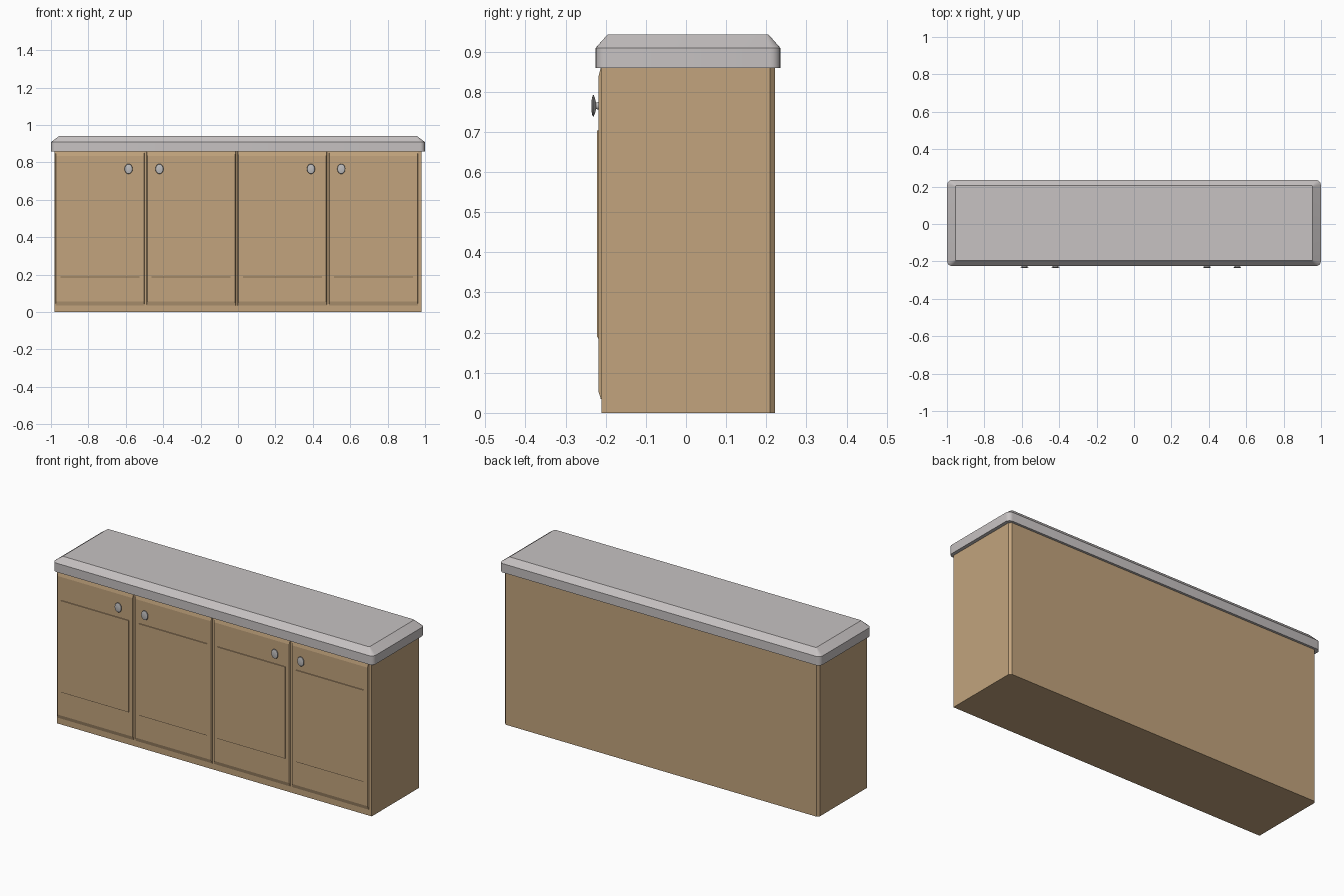
import bpy, bmesh, math
from mathutils import Matrix

if "Cube" in bpy.data.objects:
    bpy.data.objects.remove(bpy.data.objects["Cube"])


def material(name, rgb):
    m = bpy.data.materials.new(name)
    m.diffuse_color = (*rgb, 1)
    m.use_nodes = True
    m.node_tree.nodes["Principled BSDF"].inputs["Base Color"].default_value = m.diffuse_color
    return m


WOOD = material("light_wood", (0.54, 0.37, 0.205))
STONE = material("grey_stone", (0.57, 0.54, 0.54))
METAL = material("knob_metal", (0.52, 0.51, 0.51))


def finish(bm, name, mat, smooth=False):
    bmesh.ops.recalc_face_normals(bm, faces=bm.faces[:])
    me = bpy.data.meshes.new(name)
    bm.to_mesh(me)
    bm.free()
    me.materials.append(mat)
    ob = bpy.data.objects.new(name, me)
    bpy.context.collection.objects.link(ob)
    if smooth:
        bpy.context.view_layer.objects.active = ob
        ob.select_set(True)
        bpy.ops.object.shade_smooth_by_angle(angle=math.radians(30))
        ob.select_set(False)
    return ob


def loft(rings):
    """Skin a stack of equal-length point rings and cap both ends."""
    bm = bmesh.new()
    vs = [[bm.verts.new(p) for p in r] for r in rings]
    n = len(rings[0])
    for a, b in zip(vs, vs[1:]):
        for i in range(n):
            j = (i + 1) % n
            bm.faces.new((a[i], a[j], b[j], b[i]))
    bm.faces.new(vs[0][::-1])
    bm.faces.new(vs[-1])
    return bm


def round_rect(hx, hy, cy, r, z, seg=5):
    pts = []
    for k, (sx, sy) in enumerate([(1, 1), (-1, 1), (-1, -1), (1, -1)]):
        for i in range(seg + 1):
            a = math.pi / 2 * (k + i / seg)
            pts.append((sx * (hx - r) + r * math.cos(a),
                        cy + sy * (hy - r) + r * math.sin(a), z))
    return pts


def front_rect(x0, x1, z0, z1, y):
    return [(x0, y, z0), (x1, y, z0), (x1, y, z1), (x0, y, z1)]


# Cabinet body with chamfered back corners
outline = [(-0.98, -0.21), (0.98, -0.21), (0.98, 0.209), (0.968, 0.222),
           (-0.968, 0.222), (-0.98, 0.209)]
finish(loft([[(x, y, z) for x, y in outline] for z in (0, 0.87)]),
       "cabinet_body", WOOD)

# Countertop with rounded corners and sloped upper edge
finish(loft([round_rect(0.999, 0.23, 0.005, 0.026, 0.859),
             round_rect(0.999, 0.23, 0.005, 0.026, 0.909),
             round_rect(0.955, 0.201, 0.005, 0.006, 0.942)]),
       "countertop", STONE, True)

# Four doors, each with a slim raised panel
for i in range(4):
    c = -0.738 + 0.4875 * i
    w = 0.2385
    finish(loft([front_rect(c - w, c + w, 0.034, 0.862, -0.205),
                 front_rect(c - w, c + w, 0.034, 0.862, -0.212),
                 front_rect(c - w + 0.004, c + w - 0.004, 0.055, 0.835, -0.2185)]),
           f"door_{i + 1}", WOOD)
    finish(loft([front_rect(c - 0.212, c + 0.212, 0.18, 0.705, -0.215),
                 front_rect(c - 0.211, c + 0.211, 0.19, 0.703, -0.2215)]),
           f"door_panel_{i + 1}", WOOD)

# Oval knobs: a lathe profile of (radius, y) squeezed in x
PROFILE = [(0.010, -0.216), (0.008, -0.224), (0.018, -0.2265), (0.027, -0.230),
           (0.025, -0.233), (0.016, -0.2348), (0.005, -0.2355)]
for i, x in enumerate((-0.585, -0.42, 0.39, 0.552)):
    rings = [[(x + 0.8 * r * math.cos(t), y, 0.765 + r * math.sin(t))
              for t in (2 * math.pi * k / 20 for k in range(20))]
             for r, y in PROFILE]
    finish(loft(rings), f"knob_{i + 1}", METAL, True)
